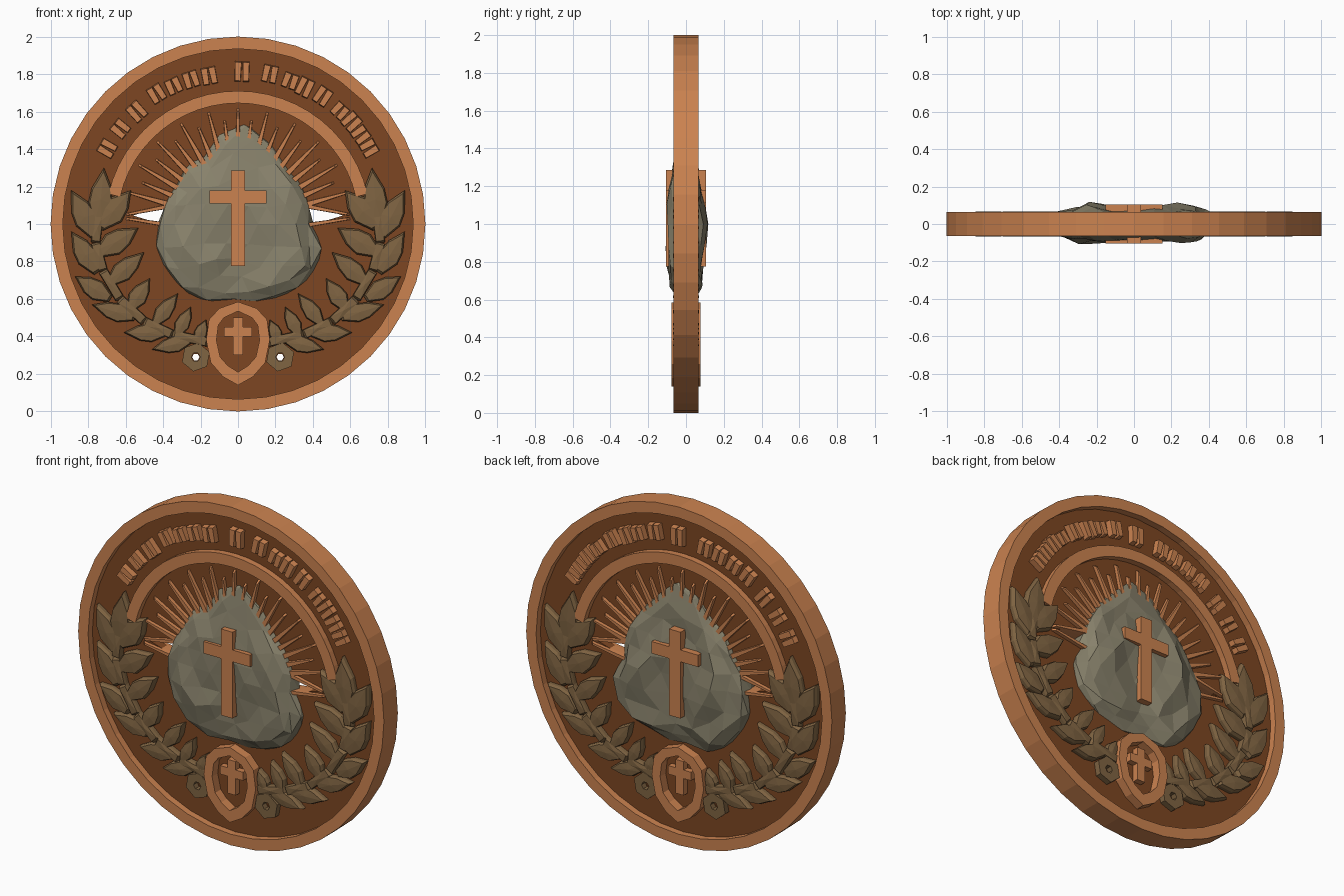
import bpy, bmesh, math, random
from mathutils import Vector

if "Cube" in bpy.data.objects:
    bpy.data.objects.remove(bpy.data.objects["Cube"])

random.seed(4)


def material(name, rgb):
    m = bpy.data.materials.new(name)
    m.diffuse_color = (*rgb, 1)
    m.use_nodes = True
    m.node_tree.nodes["Principled BSDF"].inputs["Base Color"].default_value = m.diffuse_color
    return m


COPPER = material("copper", (0.60, 0.225, 0.08))
BROWN = material("dark brown", (0.205, 0.062, 0.016))
STONE = material("grey stone", (0.25, 0.225, 0.15))
OLIVE = material("olive bronze", (0.215, 0.128, 0.055))


def add_object(name, mesh, mat):
    mesh.materials.clear()
    mesh.materials.append(mat)
    ob = bpy.data.objects.new(name, mesh)
    bpy.context.collection.objects.link(ob)
    return ob


def slab(name, outlines, depth, mat):
    """Flat plate in the xz plane, from -depth to depth; inner outlines are holes."""
    cu = bpy.data.curves.new(name, 'CURVE')
    cu.dimensions, cu.fill_mode, cu.extrude = '2D', 'BOTH', depth
    for pts in outlines:
        s = cu.splines.new('POLY')
        s.points.add(len(pts) - 1)
        for p, (x, z) in zip(s.points, pts):
            p.co = (x, z, 0, 1)
        s.use_cyclic_u, s.use_smooth = True, False
    tmp = bpy.data.objects.new(name + "_curve", cu)
    bpy.context.collection.objects.link(tmp)
    deps = bpy.context.evaluated_depsgraph_get()
    mesh = bpy.data.meshes.new_from_object(tmp.evaluated_get(deps))
    bpy.data.objects.remove(tmp)
    for v in mesh.vertices:
        v.co = (v.co.x, -v.co.z, v.co.y)
    return add_object(name, mesh, mat)


def reliefs(name, outlines, base, top, scale, mat, ridge=0.0):
    """Bevelled raised shapes on both sides of the medal, joined in one object."""
    bm = bmesh.new()
    for pts in outlines:
        n = len(pts)
        c = Vector((sum(p[0] for p in pts) / n, sum(p[1] for p in pts) / n))
        rings = []
        for y, s in ((-top, scale), (-base, 1), (base, 1), (top, scale)):
            rings.append([bm.verts.new((c.x + (p[0] - c.x) * s, y, c.y + (p[1] - c.y) * s))
                          for p in pts])
        for a, b in zip(rings, rings[1:]):
            for i in range(n):
                bm.faces.new((a[i], a[(i + 1) % n], b[(i + 1) % n], b[i]))
        for ring, sgn in ((rings[0], -1), (rings[3], 1)):
            mid = bm.verts.new((c.x, sgn * (top + ridge), c.y))
            for i in range(n):
                bm.faces.new((ring[i], ring[(i + 1) % n], mid))
    bmesh.ops.recalc_face_normals(bm, faces=bm.faces)
    mesh = bpy.data.meshes.new(name)
    bm.to_mesh(mesh)
    bm.free()
    return add_object(name, mesh, mat)


def polar(r, deg, cx=0, cz=1):
    a = math.radians(deg)
    return (cx + r * math.cos(a), cz + r * math.sin(a))


def circle(r, n, cx=0, cz=1, turn=0):
    return [polar(r, turn + 360 * i / n, cx, cz) for i in range(n)]


def mirror(pts):
    return [(-x, z) for x, z in pts]


def bar(a, b, wa, wb):
    """Tapered strip between two points."""
    a, b = Vector(a), Vector(b)
    d = (b - a).normalized()
    s = Vector((-d.y, d.x))
    return [tuple(p) for p in (a + s * wa / 2, a - s * wa / 2, b - s * wb / 2, b + s * wb / 2)]


# Backing plate with side slits and rosette holes, and the rim
slit = [(0.36, 1.005), (0.46, 1.015), (0.56, 1.045), (0.46, 1.08), (0.36, 1.085)]
pin = circle(0.02, 6, 0.225, 0.29)
slab("backing_plate", [circle(0.96, 40), slit, mirror(slit), pin, mirror(pin)], 0.025, BROWN)
slab("rim", [circle(1.0, 40), circle(0.935, 40)], 0.065, COPPER)

# Arched band
arch = [polar(0.71, 13 + 154 * i / 24) for i in range(25)]
arch += [polar(0.645, 167 - 154 * i / 24) for i in range(25)]
slab("arched_band", [arch], 0.062, COPPER)

# Rays behind the rock, plus the ledges around the slits
rays = []
for i in range(21):
    deg = 16 + 148 * i / 20
    rays.append(bar(polar(0.34, deg), polar(0.62 if i % 2 == 0 else 0.56, deg), 0.034, 0.012))
for s in (-1, 1):
    rays.append(bar((s * 0.34, 1.10), (s * 0.60, 1.05), 0.025, 0.014))
    rays.append(bar((s * 0.34, 0.99), (s * 0.60, 1.03), 0.025, 0.014))
reliefs("rays", rays, 0.02, 0.045, 0.85, COPPER)

# Abstract raised blocks along the top
marks = []
for i, deg in enumerate((150, 141, 132, 122, 115, 108, 101, 88.5, 78, 70, 64, 56.5, 48, 42, 36, 30)):
    lo, hi = 0.765 + random.uniform(-.01, .01), 0.86 + random.uniform(-.01, .01)
    for off in (-1.7, 1.7):
        marks.append(bar(polar(lo, deg + off), polar(hi, deg + off * 0.8), 0.032, 0.038))
reliefs("border_blocks", marks, 0.02, 0.06, 0.9, COPPER)

# Laurel branches: leaves given as base x, z, tip x, z, width
leaves = [(-.745, 1.00, -.715, 1.30, .13), (-.74, .98, -.57, 1.18, .14), (-.76, .93, -.89, 1.18, .13),
          (-.75, .84, -.53, .98, .13), (-.75, .74, -.89, .96, .12), (-.69, .68, -.50, .85, .11),
          (-.68, .60, -.87, .72, .11), (-.58, .54, -.47, .71, .10), (-.55, .50, -.78, .57, .10),
          (-.45, .46, -.32, .63, .09), (-.38, .42, -.61, .42, .10), (-.33, .40, -.25, .56, .08),
          (-.25, .38, -.46, .33, .09), (-.22, .37, -.17, .49, .07)]


def leaf(bx, bz, tx, tz, w):
    a, t = Vector((bx, bz)), Vector((tx, tz))
    d = t - a
    s = Vector((-d.y, d.x)).normalized() * w / 2
    return [tuple(p) for p in (a + s * .35, a - s * .35, a + d * .38 - s, a + d * .68 - s * .75,
                               t, a + d * .62 + s * .85, a + d * .35 + s)]


stem = [(-.16, .37), (-.35, .41), (-.50, .48), (-.63, .60), (-.72, .75), (-.76, .9), (-.74, 1.06)]
branch = [leaf(*l) for l in leaves] + [bar(a, b, .05, .05) for a, b in zip(stem, stem[1:])]
reliefs("left_laurel_branch", branch, 0.045, 0.062, 0.88, OLIVE, 0.006)
reliefs("right_laurel_branch", [mirror(o) for o in branch], 0.045, 0.062, 0.88, OLIVE, 0.006)

# Rosettes beside the shield
for side, x in (("left", -0.225), ("right", 0.225)):
    slab(side + "_rosette", [circle(0.078, 6, x, 0.29, 20), circle(0.024, 6, x, 0.29)], 0.06, OLIVE)

# Shield frame and its small cross
outer = [(0, .585), (.10, .55), (.155, .49), (.17, .38), (.145, .26), (.08, .185), (0, .14)]
inner = [(0, .535), (.075, .50), (.105, .46), (.115, .38), (.095, .29), (.055, .245), (0, .21)]
full = lambda half: half + mirror(half[1:-1])[::-1]
slab("shield_frame", [full(outer), full(inner)], 0.078, COPPER)


def cross(w, arm, bottom, low, high, top):
    half = [(w, bottom), (w, low), (arm, low), (arm, high), (w, high), (w, top)]
    return half + mirror(half)[::-1]


slab("shield_cross", [cross(.027, .075, .30, .40, .45, .50)], 0.06, COPPER)

# Faceted rock: sphere pressed into the silhouette
outline = [(.08, 1.53), (.02, 1.55), (-.10, 1.48), (-.20, 1.38), (-.33, 1.22), (-.40, 1.08), (-.44, .86),
           (-.36, .72), (-.25, .61), (0, .595), (.25, .61), (.37, .70), (.46, .79), (.39, 1.02),
           (.37, 1.14), (.28, 1.30), (.15, 1.45)]
polar_outline = sorted((math.atan2(z - 1, x) % math.tau, math.hypot(x, z - 1)) for x, z in outline)


def radius(a):
    pts = polar_outline
    pts = [(pts[-1][0] - math.tau, pts[-1][1])] + pts + [(pts[0][0] + math.tau, pts[0][1])]
    for (a0, r0), (a1, r1) in zip(pts, pts[1:]):
        if a0 <= a <= a1:
            return r0 + (r1 - r0) * (a - a0) / (a1 - a0)


bm = bmesh.new()
bmesh.ops.create_icosphere(bm, subdivisions=3, radius=1)
for v in bm.verts:
    rho = math.hypot(v.co.x, v.co.z)
    a = math.atan2(v.co.z, v.co.x) % math.tau
    r = radius(a) * rho ** 1.1 * (1 if rho > 0.97 else random.uniform(0.94, 1.04))
    x, z = r * math.cos(a), 1 + r * math.sin(a)
    deep = 0.085 + 0.045 * min(1, abs(x) / 0.25) * max(0, min(1, (1.45 - z) / 0.4))
    y = math.copysign(abs(v.co.y) ** 0.55, v.co.y) * deep * random.uniform(0.72, 1.04)
    v.co = (x, y, z)
mesh = bpy.data.meshes.new("rock")
bm.to_mesh(mesh)
bm.free()
add_object("rock", mesh, STONE)

# Large cross on both faces of the rock
slab("large_cross", [cross(.038, .152, .775, 1.11, 1.18, 1.285)], 0.105, COPPER)
